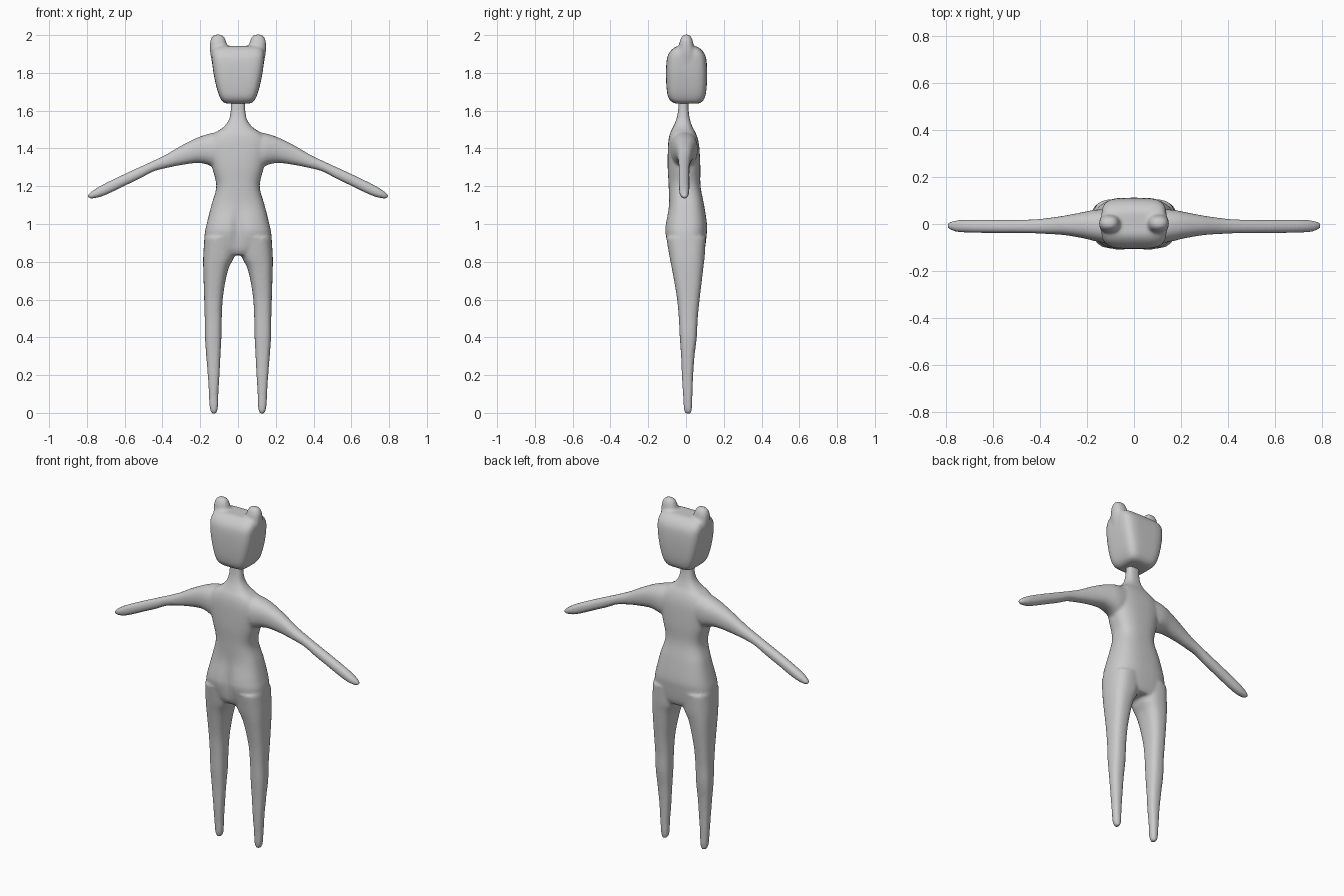
import bpy, bmesh, math
from mathutils import Vector

grey = bpy.data.materials.new("plain grey")
grey.diffuse_color = (0.6, 0.6, 0.6, 1)


def spline(rings, steps=6):
    """Catmull-Rom interpolation through the ring parameters."""
    out = []
    for i in range(len(rings) - 1):
        p0, p1 = rings[max(i - 1, 0)], rings[i]
        p2, p3 = rings[i + 1], rings[min(i + 2, len(rings) - 1)]
        for s in range(steps):
            t = s / steps
            out.append([0.5 * (2 * b + (c - a) * t + (2 * a - 5 * b + 4 * c - d) * t * t
                               + (3 * b - a - 3 * c + d) * t ** 3)
                        for a, b, c, d in zip(p0, p1, p2, p3)])
    return out + [list(rings[-1])]


def loft(bm, rings, power, axis="z", side=1, n=40):
    """Closed loft of superellipse rings: (position, a_min, a_max, b_min, b_max)."""
    loops = []
    for t, a0, a1, b0, b1 in spline(rings):
        loop = []
        for k in range(n):
            ang = 2 * math.pi * k / n
            c, s = math.cos(ang), math.sin(ang)
            a = (a0 + a1) / 2 + (a1 - a0) / 2 * math.copysign(abs(c) ** (2 / power), c)
            b = (b0 + b1) / 2 + (b1 - b0) / 2 * math.copysign(abs(s) ** (2 / power), s)
            co = (a * side, b, t) if axis == "z" else (t * side, a, b)
            loop.append(bm.verts.new(co))
        loops.append(loop)
    faces = [bm.faces.new(loops[0]), bm.faces.new(loops[-1])]
    for lo, hi in zip(loops, loops[1:]):
        for k in range(n):
            m = (k + 1) % n
            faces.append(bm.faces.new((lo[k], lo[m], hi[m], hi[k])))
    bmesh.ops.recalc_face_normals(bm, faces=faces)


def finish(bm, name, voxel, rounds):
    """Fuse the overlapping lofts into one smooth skin."""
    me = bpy.data.meshes.new(name)
    bm.to_mesh(me)
    bm.free()
    me.materials.append(grey)
    ob = bpy.data.objects.new(name, me)
    bpy.context.collection.objects.link(ob)
    rm = ob.modifiers.new("fuse", "REMESH")
    rm.mode = "VOXEL"
    rm.voxel_size = voxel
    rm.use_smooth_shade = True
    sm = ob.modifiers.new("soften", "SMOOTH")
    sm.factor = 0.5
    sm.iterations = rounds
    return ob


# Torso and neck: z, half width, y back to front limits
torso = [(0.835, 0.15, -0.07, 0.085), (0.87, 0.178, -0.092, 0.1), (0.95, 0.176, -0.112, 0.11),
         (1.0, 0.166, -0.11, 0.111), (1.1, 0.141, -0.092, 0.096), (1.2, 0.115, -0.092, 0.077),
         (1.3, 0.137, -0.097, 0.076), (1.4, 0.16, -0.096, 0.071), (1.45, 0.15, -0.092, 0.063),
         (1.485, 0.118, -0.083, 0.05), (1.51, 0.08, -0.07, 0.036), (1.55, 0.049, -0.053, 0.022),
         (1.6, 0.039, -0.042, 0.014), (1.67, 0.037, -0.037, 0.012)]
# Leg: z, inner x, outer x, y limits
leg = [(-0.004, 0.115, 0.14, -0.006, 0.028), (0.03, 0.106, 0.15, -0.012, 0.032),
       (0.1, 0.104, 0.154, -0.016, 0.034), (0.2, 0.098, 0.16, -0.022, 0.038),
       (0.3, 0.093, 0.168, -0.026, 0.045), (0.4, 0.088, 0.175, -0.033, 0.057),
       (0.5, 0.086, 0.176, -0.038, 0.062), (0.6, 0.081, 0.179, -0.047, 0.072),
       (0.7, 0.066, 0.182, -0.063, 0.084), (0.77, 0.048, 0.184, -0.076, 0.092),
       (0.83, 0.02, 0.184, -0.088, 0.099), (0.93, 0.01, 0.178, -0.105, 0.105)]
# Arm: x, y limits, z limits
arm = [(0.07, -0.08, 0.06, 1.32, 1.49), (0.13, -0.08, 0.062, 1.305, 1.483),
       (0.17, -0.072, 0.06, 1.317, 1.473), (0.22, -0.06, 0.05, 1.323, 1.455),
       (0.3, -0.047, 0.035, 1.312, 1.415), (0.38, -0.042, 0.024, 1.296, 1.368),
       (0.45, -0.039, 0.019, 1.277, 1.334), (0.52, -0.039, 0.018, 1.24, 1.302),
       (0.6, -0.039, 0.018, 1.202, 1.265), (0.7, -0.037, 0.018, 1.154, 1.217),
       (0.75, -0.034, 0.016, 1.138, 1.189), (0.78, -0.026, 0.01, 1.135, 1.168),
       (0.795, -0.016, 0.003, 1.139, 1.154)]

bm = bmesh.new()
loft(bm, [(z, -w, w, y0, y1) for z, w, y0, y1 in torso], 2.7)
# Soft groove along the hips
for v in bm.verts:
    if v.co.y < 0:
        v.co.y += 0.02 * math.exp(-(v.co.x / 0.03) ** 2 - ((v.co.z - 0.97) / 0.1) ** 2)
for side in (1, -1):
    loft(bm, leg, 2.6, "z", side)
    loft(bm, arm, 2.3, "x", side)
finish(bm, "body", 0.008, 6)

# Head: rounded box, wider at the top, with two stubby ears
head = [(1.637, 0.055, -0.05, 0.06), (1.645, 0.078, -0.073, 0.083), (1.67, 0.096, -0.094, 0.1),
        (1.72, 0.113, -0.103, 0.109), (1.8, 0.13, -0.106, 0.112), (1.87, 0.138, -0.102, 0.108),
        (1.905, 0.138, -0.09, 0.096), (1.93, 0.128, -0.068, 0.074), (1.943, 0.105, -0.045, 0.05)]
ear = [(1.84, 0.09, 0.135, -0.03, 0.035), (1.9, 0.065, 0.146, -0.045, 0.05),
       (1.94, 0.058, 0.149, -0.038, 0.042), (1.97, 0.064, 0.147, -0.032, 0.036),
       (1.992, 0.074, 0.137, -0.022, 0.027), (2.003, 0.09, 0.121, -0.01, 0.014)]
bm = bmesh.new()
loft(bm, [(z, -w, w, y0, y1) for z, w, y0, y1 in head], 4.5)
for side in (1, -1):
    loft(bm, ear, 2.3, "z", side)
finish(bm, "head", 0.008, 8)
